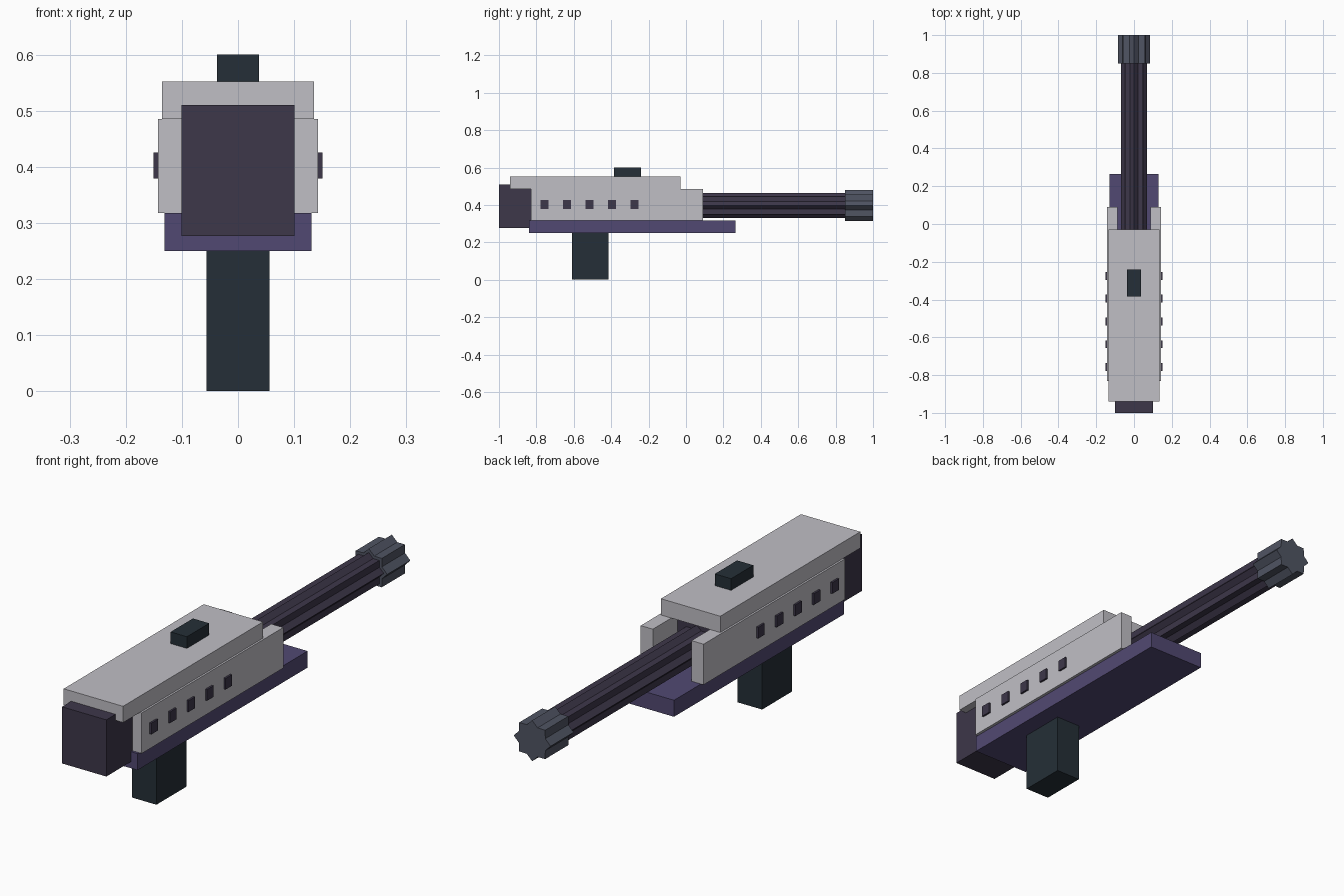
import bpy
import bmesh
from math import cos, sin, pi

default = bpy.data.objects.get("Cube")
if default:
    bpy.data.objects.remove(default, do_unlink=True)


def material(name, rgb):
    m = bpy.data.materials.new(name)
    m.use_nodes = True
    m.diffuse_color = (*rgb, 1)
    m.node_tree.nodes["Principled BSDF"].inputs["Base Color"].default_value = (*rgb, 1)
    return m


light_grey = material("light grey", (0.53, 0.52, 0.56))
purple = material("muted purple", (0.083, 0.066, 0.168))
charcoal = material("violet charcoal", (0.047, 0.038, 0.068))
dark_teal = material("dark teal", (0.018, 0.028, 0.038))
steel = material("blue steel", (0.08, 0.09, 0.125))


def finish(name, bm, mat):
    bmesh.ops.recalc_face_normals(bm, faces=bm.faces)
    mesh = bpy.data.meshes.new(name)
    bm.to_mesh(mesh)
    bm.free()
    mesh.materials.append(mat)
    obj = bpy.data.objects.new(name, mesh)
    bpy.context.collection.objects.link(obj)
    return obj


def box(name, xs, ys, zs, mat):
    """Box between the given limits on each axis."""
    bm = bmesh.new()
    bmesh.ops.create_cube(bm, size=1)
    for v in bm.verts:
        for i, (lo, hi) in enumerate((xs, ys, zs)):
            v.co[i] = lo if v.co[i] < 0 else hi
    return finish(name, bm, mat)


def fluted_rod(name, radius, ys, z, mat, points=8, inset=0.77):
    """Star-shaped profile extruded along y."""
    bm = bmesh.new()
    ring = []
    for i in range(points * 2):
        r = radius * (inset if i % 2 else 1)
        a = pi * i / points
        ring.append(bm.verts.new((r * cos(a), ys[0], z + r * sin(a))))
    face = bm.faces.new(ring)
    result = bmesh.ops.extrude_face_region(bm, geom=[face])
    for item in result["geom"]:
        if isinstance(item, bmesh.types.BMVert):
            item.co.y = ys[1]
    return finish(name, bm, mat)


# Body
box("rear_block", (-0.101, 0.101), (-1, -0.07), (0.277, 0.51), charcoal)
box("base_rail", (-0.131, 0.131), (-0.84, 0.265), (0.25, 0.318), purple)
box("top_cover", (-0.135, 0.135), (-0.94, -0.03), (0.485, 0.552), light_grey)
box("top_sight", (-0.037, 0.037), (-0.385, -0.24), (0.552, 0.6), dark_teal)
box("grip", (-0.056, 0.056), (-0.61, -0.415), (0, 0.25), dark_teal)

# Side plates and their rows of vents
for side, s in (("left", 1), ("right", -1)):
    box(f"{side}_side_plate", sorted((s * 0.088, s * 0.143)),
        (-0.83, 0.09), (0.318, 0.485), light_grey)
    for i in range(5):
        y = -0.757 + 0.1205 * i
        box(f"{side}_vent_{i + 1}", sorted((s * 0.14, s * 0.151)),
            (y - 0.021, y + 0.021), (0.379, 0.425), charcoal)

# Fluted barrel and muzzle
fluted_rod("barrel", 0.068, (-0.08, 0.86), 0.397, charcoal)
fluted_rod("muzzle", 0.084, (0.85, 1), 0.397, steel)
